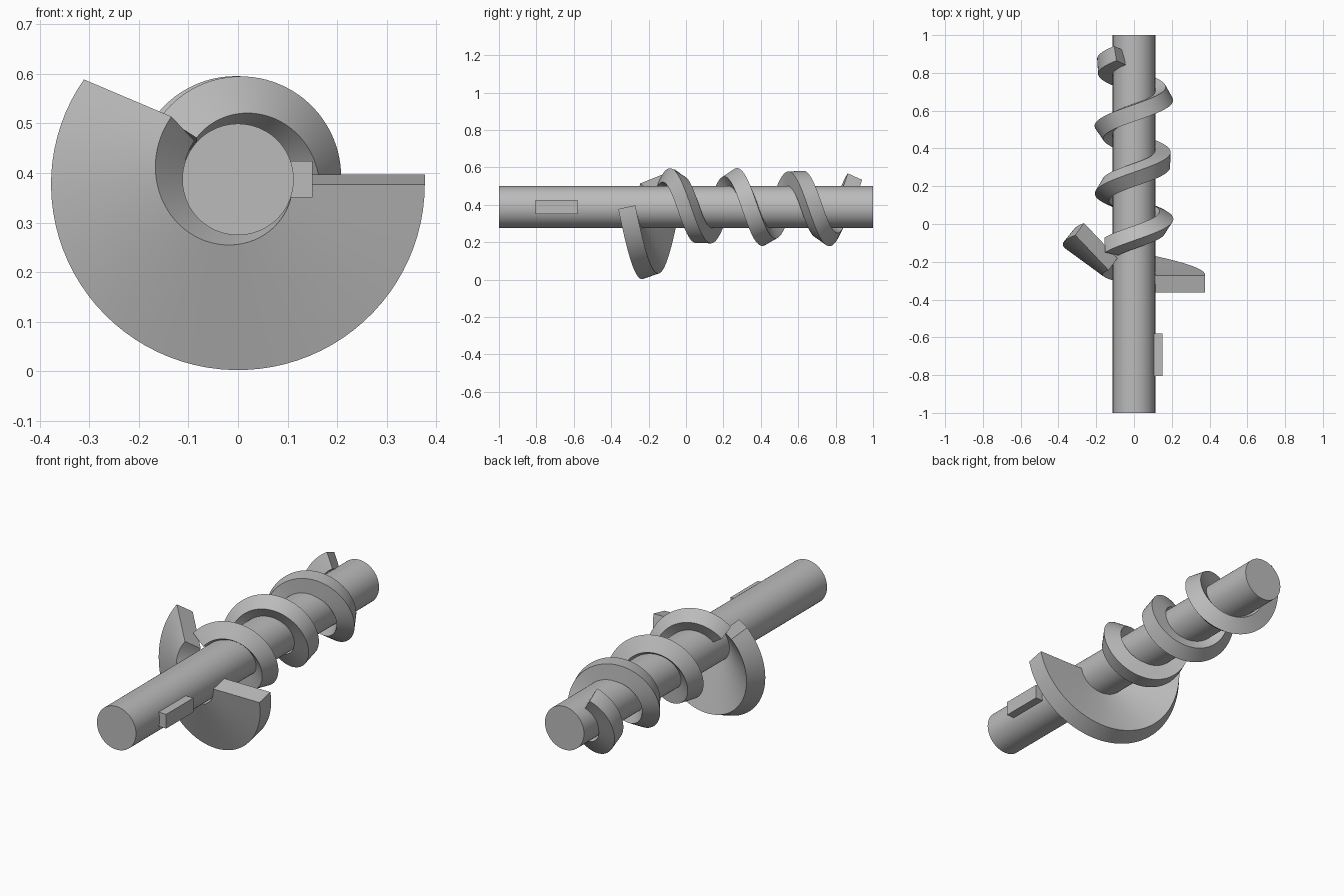
import bpy
import bmesh
import math
from mathutils import Vector, Matrix

cube = bpy.data.objects.get("Cube")
if cube:
    bpy.data.objects.remove(cube, do_unlink=True)

AXIS_Z = 0.387
SHAFT_R = 0.1125
PITCH = 0.33

steel = bpy.data.materials.new("grey steel")
steel.use_nodes = True
steel.diffuse_color = (0.5, 0.5, 0.5, 1)
steel.node_tree.nodes["Principled BSDF"].inputs["Base Color"].default_value = (0.5, 0.5, 0.5, 1)


def finish(name, bm):
    """Turn a bmesh into a named, coloured object with crisp edges."""
    bmesh.ops.recalc_face_normals(bm, faces=bm.faces)
    mesh = bpy.data.meshes.new(name)
    bm.to_mesh(mesh)
    bm.free()
    mesh.materials.append(steel)
    obj = bpy.data.objects.new(name, mesh)
    bpy.context.collection.objects.link(obj)
    bpy.ops.object.select_all(action='DESELECT')
    obj.select_set(True)
    bpy.context.view_layer.objects.active = obj
    bpy.ops.object.shade_smooth_by_angle(angle=math.radians(30))
    return obj


def helical_bar(name, radius, start_deg, sweep_deg, start_y, half_w, half_t, roll_deg=0, step=4):
    """Sweep a rectangle along a helix; it rolls slowly as the path's torsion turns it."""
    bm = bmesh.new()
    slope = math.atan2(PITCH, 2 * math.pi * radius)
    count = round(sweep_deg / step)
    rings = []
    for i in range(count + 1):
        turn = math.radians(sweep_deg) * i / count
        a = math.radians(start_deg) - turn
        out = Vector((math.cos(a), 0, math.sin(a)))
        along = Vector((math.sin(a), 0, -math.cos(a)))
        back = Vector((0, math.cos(slope), 0)) - along * math.sin(slope)
        centre = out * radius + Vector((0, start_y + PITCH * turn / math.tau, AXIS_Z))
        roll = math.radians(roll_deg) + math.sin(slope) * turn
        u = out * math.cos(roll) + back * math.sin(roll)
        v = back * math.cos(roll) - out * math.sin(roll)
        rings.append([bm.verts.new(centre + u * half_w * p + v * half_t * q)
                      for p, q in ((1, -1), (1, 1), (-1, 1), (-1, -1))])
    for r0, r1 in zip(rings, rings[1:]):
        for k in range(4):
            n = (k + 1) % 4
            bm.faces.new((r0[k], r0[n], r1[n], r1[k]))
    bm.faces.new(rings[0])
    bm.faces.new(rings[-1])
    return finish(name, bm)


# Shaft
bm = bmesh.new()
bmesh.ops.create_cone(bm, cap_ends=True, segments=72, radius1=SHAFT_R, radius2=SHAFT_R, depth=2,
                      matrix=Matrix.Translation((0, 0, AXIS_Z)) @ Matrix.Rotation(math.pi / 2, 4, 'X'))
finish("shaft", bm)

# Drive key on the side of the shaft
bm = bmesh.new()
bmesh.ops.create_cube(bm, size=1, matrix=Matrix.Translation((0.11, -0.693, AXIS_Z))
                      @ Matrix.Diagonal((0.08, 0.224, 0.074, 1)))
finish("shaft_key", bm)

# Wide blade, then the long narrow screw flight behind it
helical_bar("wide_blade", 0.2435, 0, 215, -0.317, 0.1335, 0.0465)
helical_bar("screw_flight", 0.15, 143, 1103, -0.119, 0.0425, 0.0425, roll_deg=12)
